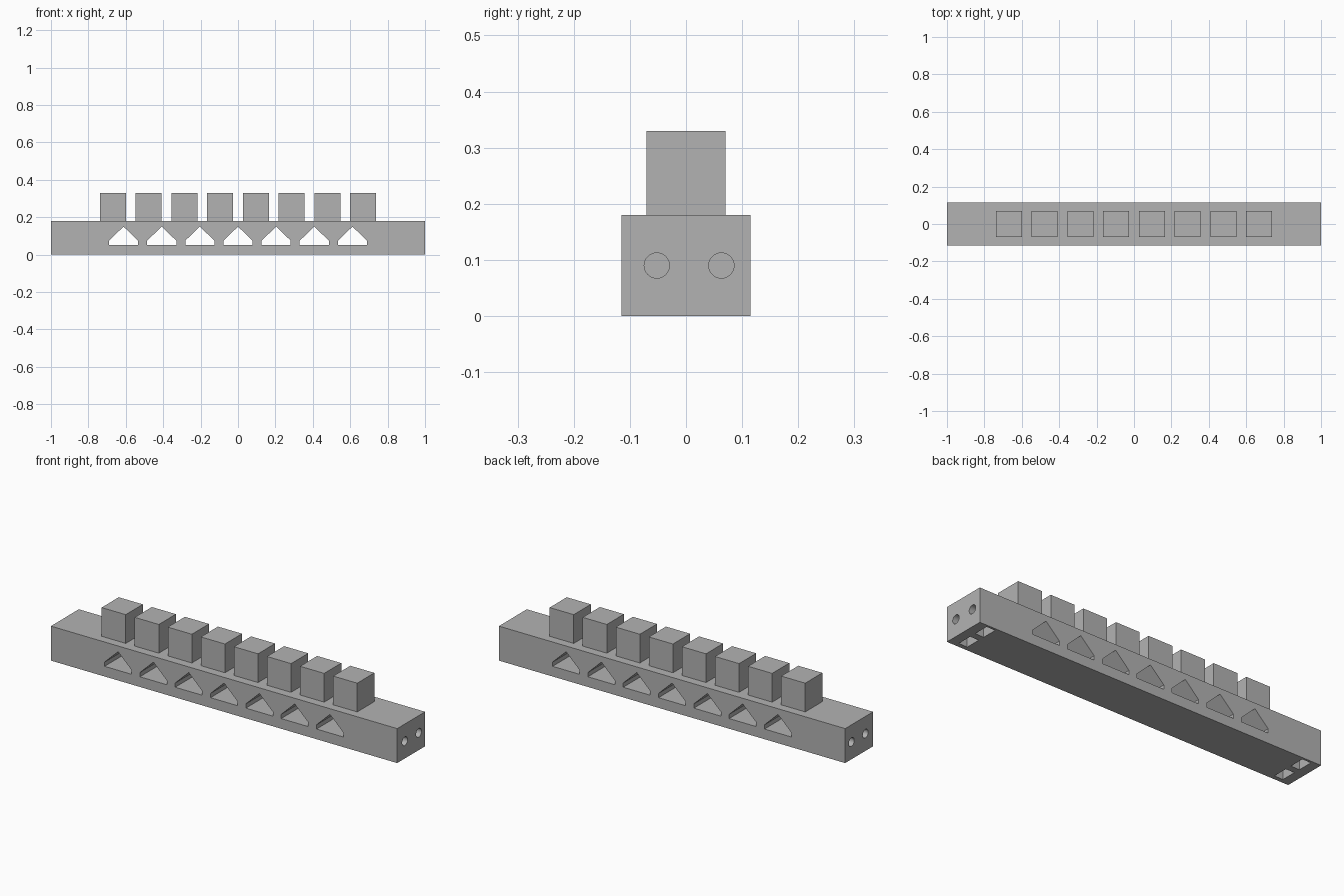
import bpy
import bmesh
from math import radians
from mathutils import Matrix

if "Cube" in bpy.data.objects:
    bpy.data.objects.remove(bpy.data.objects["Cube"])

grey = bpy.data.materials.new("plain_grey")
grey.use_nodes = True
colour = (0.45, 0.45, 0.45, 1)
grey.diffuse_color = colour
grey.node_tree.nodes["Principled BSDF"].inputs["Base Color"].default_value = colour


def add_box(bm, centre, size):
    bmesh.ops.create_cube(bm, size=1, matrix=Matrix.Translation(centre) @ Matrix.Diagonal((*size, 1)))


def add_cylinder_x(bm, centre, radius, length):
    bmesh.ops.create_cone(bm, cap_ends=True, segments=32, radius1=radius, radius2=radius, depth=length,
                          matrix=Matrix.Translation(centre) @ Matrix.Rotation(radians(90), 4, "Y"))


def add_prism_y(bm, profile, x, half_depth):
    face = bm.faces.new([bm.verts.new((x + px, -half_depth, pz)) for px, pz in profile])
    extruded = bmesh.ops.extrude_face_region(bm, geom=[face])["geom"]
    verts = [v for v in extruded if isinstance(v, bmesh.types.BMVert)]
    bmesh.ops.translate(bm, verts=verts, vec=(0, 2 * half_depth, 0))


def make_object(name, bm):
    bmesh.ops.recalc_face_normals(bm, faces=bm.faces)
    mesh = bpy.data.meshes.new(name)
    bm.to_mesh(mesh)
    bm.free()
    mesh.materials.append(grey)
    obj = bpy.data.objects.new(name, mesh)
    bpy.context.collection.objects.link(obj)
    return obj


def cut(target, bm):
    cutter = make_object("cutter", bm)
    cutter.hide_render = True
    mod = target.modifiers.new("cut", "BOOLEAN")
    mod.operation = "DIFFERENCE"
    mod.solver = "EXACT"
    mod.object = cutter
    bpy.context.view_layer.objects.active = target
    bpy.ops.object.modifier_apply(modifier=mod.name)
    bpy.data.objects.remove(cutter)


# Long base bar
bm = bmesh.new()
add_box(bm, (0, 0, 0.09), (2, 0.23, 0.18))
bar = make_object("base_bar", bm)

# Row of roof-shaped openings through the bar
opening = [(-0.078, 0.053), (0.078, 0.053), (0.078, 0.075), (0, 0.15), (-0.078, 0.075)]
bm = bmesh.new()
for i in range(7):
    add_prism_y(bm, opening, (i - 3) * 0.204, 0.2)
cut(bar, bm)

# Nut slots from below and bolt holes from each end
slots, holes = bmesh.new(), bmesh.new()
for side in (-1, 1):
    for y in (-0.052, 0.063):
        add_box(slots, (side * 0.925, y, 0.055), (0.05, 0.08, 0.15))
        add_cylinder_x(holes, (side * 0.98, y, 0.09), 0.0225, 0.12)
cut(bar, slots)
cut(bar, holes)

# Row of upright blocks
for i in range(8):
    bm = bmesh.new()
    add_box(bm, ((i - 3.5) * 0.191, 0, 0.255), (0.139, 0.141, 0.15))
    make_object(f"block_{i + 1}", bm)
